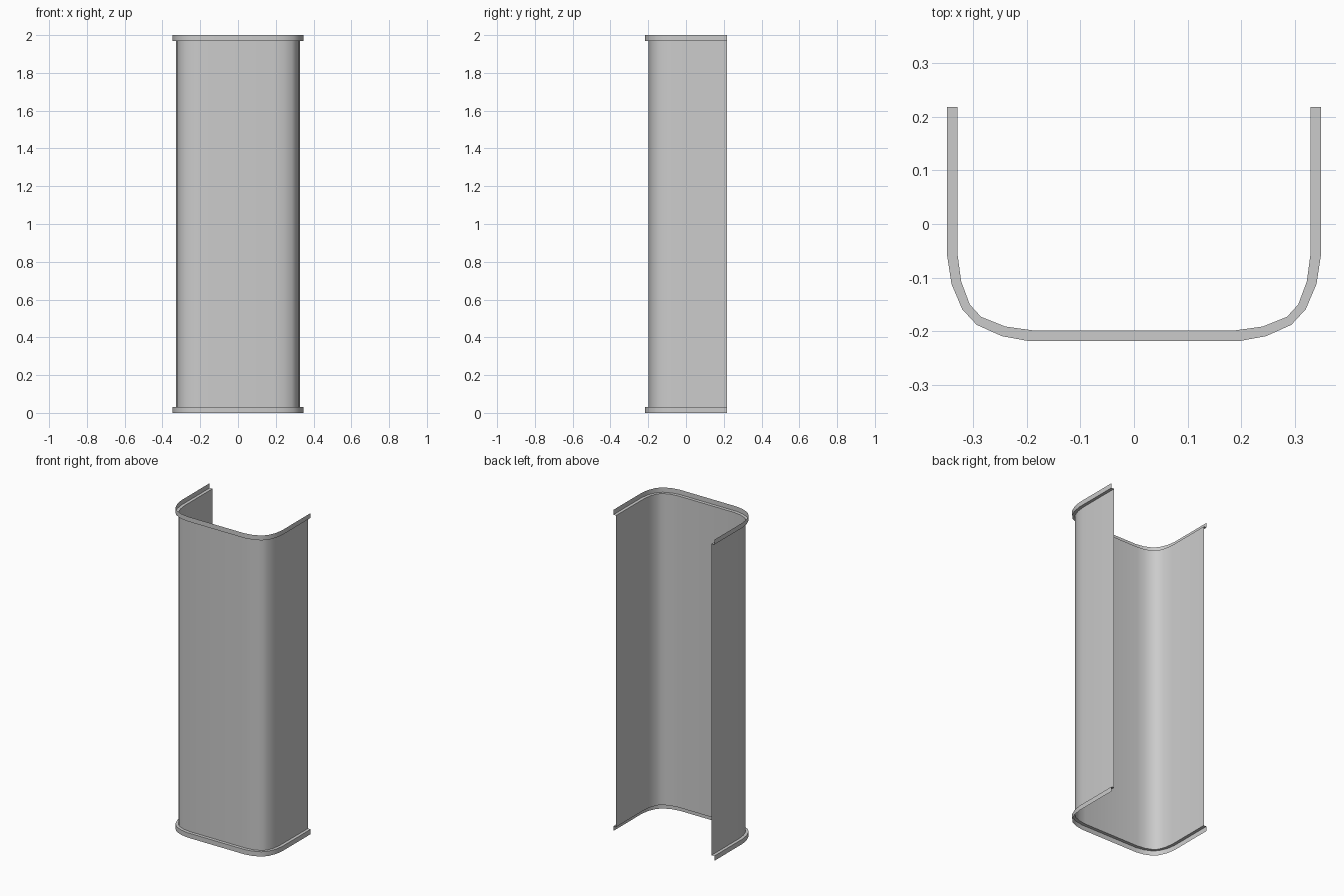
import bpy, bmesh, math
from mathutils import Vector

old = bpy.data.objects.get("Cube")
if old:
    bpy.data.objects.remove(old, do_unlink=True)

# Plain grey sheet metal
grey = bpy.data.materials.new("grey metal")
grey.use_nodes = True
colour = (0.6, 0.6, 0.6, 1)
grey.diffuse_color = colour
grey.node_tree.nodes["Principled BSDF"].inputs["Base Color"].default_value = colour

BACK, HEIGHT, RIM = 0.218, 2.0, 0.03


def mirrored(half):
    """Complete a U-shaped outline from its left half."""
    return [(-x, y) for x, y in reversed(half)] + half


# Left halves of the wall outline and of the wider rim outline
wall_line = mirrored([(0.19, -0.198), (0.24, -0.191), (0.285, -0.173),
                      (0.306, -0.15), (0.322, -0.107), (0.329, -0.055), (0.329, BACK)])
rim_line = mirrored([(0.197, -BACK), (0.246, -0.209), (0.293, -0.188),
                     (0.32, -0.159), (0.34, -0.112), (0.348, -0.06), (0.348, BACK)])


def sheet(name, rows):
    """Join a stack of (outline, height) rows into a thin open sheet."""
    bm = bmesh.new()
    loops = [[bm.verts.new((x, y, z)) for x, y in line] for line, z in rows]
    for low, high in zip(loops, loops[1:]):
        for i in range(len(low) - 1):
            bm.faces.new((low[i], low[i + 1], high[i + 1], high[i]))
    mesh = bpy.data.meshes.new(name)
    bm.to_mesh(mesh)
    bm.free()
    mesh.materials.append(grey)
    obj = bpy.data.objects.new(name, mesh)
    bpy.context.collection.objects.link(obj)
    bpy.ops.object.select_all(action="DESELECT")
    obj.select_set(True)
    bpy.context.view_layer.objects.active = obj
    bpy.ops.object.shade_smooth_by_angle(angle=math.radians(35))
    return obj


# Curved wall, and a stepped-out lip at each end
sheet("curved_wall", [(wall_line, RIM), (wall_line, HEIGHT - RIM)])
sheet("bottom_rim", [(rim_line, 0), (rim_line, RIM), (wall_line, RIM)])
sheet("top_rim", [(wall_line, HEIGHT - RIM), (rim_line, HEIGHT - RIM), (rim_line, HEIGHT)])
